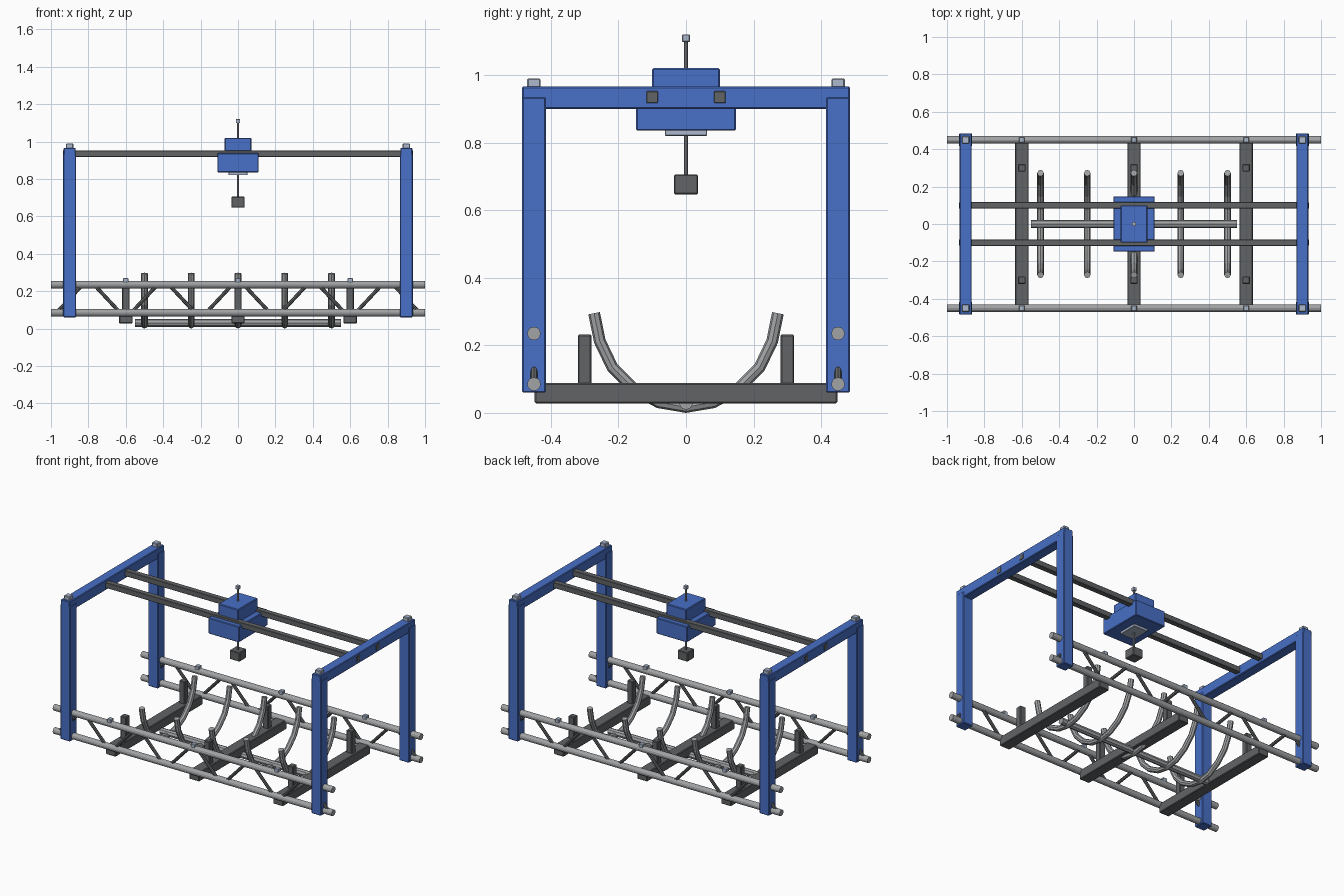
import bpy, math
from mathutils import Vector

if "Cube" in bpy.data.objects:
    bpy.data.objects.remove(bpy.data.objects["Cube"])


def material(name, rgb):
    m = bpy.data.materials.new(name)
    m.diffuse_color = (*rgb, 1)
    m.use_nodes = True
    m.node_tree.nodes["Principled BSDF"].inputs["Base Color"].default_value = m.diffuse_color
    return m


BLUE = material("blue paint", (0.065, 0.16, 0.57))
DARK = material("dark grey", (0.12, 0.125, 0.13))
STEEL = material("light steel", (0.36, 0.37, 0.38))
BOLT = material("pale blue steel", (0.42, 0.49, 0.62))


def box(name, x, y, z, mat, bevel=0.004):
    """Box from (min, max) ranges on each axis, with a thin chamfer."""
    bpy.ops.mesh.primitive_cube_add(size=1, location=[sum(r) / 2 for r in (x, y, z)])
    o = bpy.context.object
    o.name = name
    o.scale = [r[1] - r[0] for r in (x, y, z)]
    bpy.ops.object.transform_apply(location=False, rotation=False, scale=True)
    if bevel:
        b = o.modifiers.new("chamfer", 'BEVEL')
        b.width, b.segments = bevel, 1
    o.data.materials.append(mat)
    return o


def mid(c, half):
    return (c - half, c + half)


def tube(name, a, b, radius, mat, sides=12):
    """Round bar between two points."""
    a, b = Vector(a), Vector(b)
    bpy.ops.mesh.primitive_cylinder_add(vertices=sides, radius=radius,
                                        depth=(b - a).length, location=(a + b) / 2)
    o = bpy.context.object
    o.name = name
    o.rotation_euler = (b - a).to_track_quat('Z', 'Y').to_euler()
    o.data.materials.append(mat)
    return o


def rib(name, x):
    """U-shaped eight-sided tube bent in the y-z plane."""
    half = [(0.272, 0.295), (0.255, 0.212), (0.218, 0.135), (0.155, 0.072), (0.08, 0.031)]
    path = [(-y, z) for y, z in half] + [(0, 0.0175)] + half[::-1]
    c = bpy.data.curves.new(name, 'CURVE')
    c.dimensions = '3D'
    c.bevel_depth = 0.0175
    c.bevel_resolution = 2
    c.use_fill_caps = True
    s = c.splines.new('POLY')
    s.points.add(len(path) - 1)
    for p, (y, z) in zip(s.points, path):
        p.co = (x, y, z, 1)
    s.use_smooth = False
    c.materials.append(STEEL)
    o = bpy.data.objects.new(name, c)
    bpy.context.collection.objects.link(o)


# Side trusses: two long rails each, zigzag braces and bolts on top
for side, y in (("front", -0.45), ("back", 0.45)):
    for level, z in (("lower", 0.085), ("upper", 0.235)):
        tube(f"{side}_{level}_rail", (-1, y, z), (1, y, z), 0.02, STEEL)
    for i in range(10):
        x = -0.9 + 0.2 * i
        d = -0.07 if i % 2 == 0 else 0.07
        tube(f"{side}_brace_{i}", (x - d, y, 0.235), (x + d, y, 0.085), 0.01, DARK, 8) \
            if i % 2 else \
            tube(f"{side}_brace_{i}", (x + d, y, 0.085), (x - d, y, 0.235), 0.01, DARK, 8)
    for x in (-0.6, 0, 0.6):
        box(f"{side}_rail_bolt", mid(x, 0.015), mid(y, 0.015), (0.245, 0.27), BOLT, 0.003)

# Two gantry frames
for side, x in (("left", -0.9), ("right", 0.9)):
    for y in (-0.45, 0.45):
        box(f"{side}_post", mid(x, 0.035), mid(y, 0.035), (0.06, 0.935), BLUE)
        box(f"{side}_post_cap", mid(x, 0.02), mid(y, 0.02), (0.96, 0.99), BOLT)
    box(f"{side}_top_beam", mid(x, 0.032), (-0.485, 0.485), (0.90, 0.966), BLUE)

# Overhead rails
for y in (-0.1, 0.1):
    box("overhead_rail", (-0.935, 0.935), mid(y, 0.0175), (0.917, 0.952), DARK, 0.002)

# Hoist carriage with its hanging tool
box("carriage_body", mid(0, 0.11), mid(0, 0.148), (0.835, 0.938), BLUE)
box("carriage_housing", mid(0, 0.072), mid(0, 0.1), (0.93, 1.02), BLUE)
box("carriage_plate", mid(0, 0.05), mid(0, 0.062), (0.82, 0.84), BOLT, 0.002)
tube("hoist_rod", (0, 0, 0.69), (0, 0, 1.105), 0.0065, DARK)
box("hoist_rod_cap", mid(0, 0.0115), mid(0, 0.0115), (1.098, 1.12), BOLT, 0.002)
box("tool_block", mid(0, 0.036), mid(0, 0.036), (0.647, 0.706), DARK)

# Cradle: cross beams with support stubs
for x in (-0.6, 0, 0.6):
    box("cross_beam", mid(x, 0.036), mid(0, 0.448), (0.028, 0.088), DARK)
    for y in (-0.3, 0.3):
        box("support_stub", mid(x, 0.02), mid(y, 0.02), (0.08, 0.232), DARK)

# Keel bar and U-shaped ribs
tube("keel_bar", (-0.55, 0, 0.03), (0.55, 0, 0.03), 0.021, STEEL, 8)
for i in range(5):
    rib(f"rib_{i}", -0.5 + 0.25 * i)
